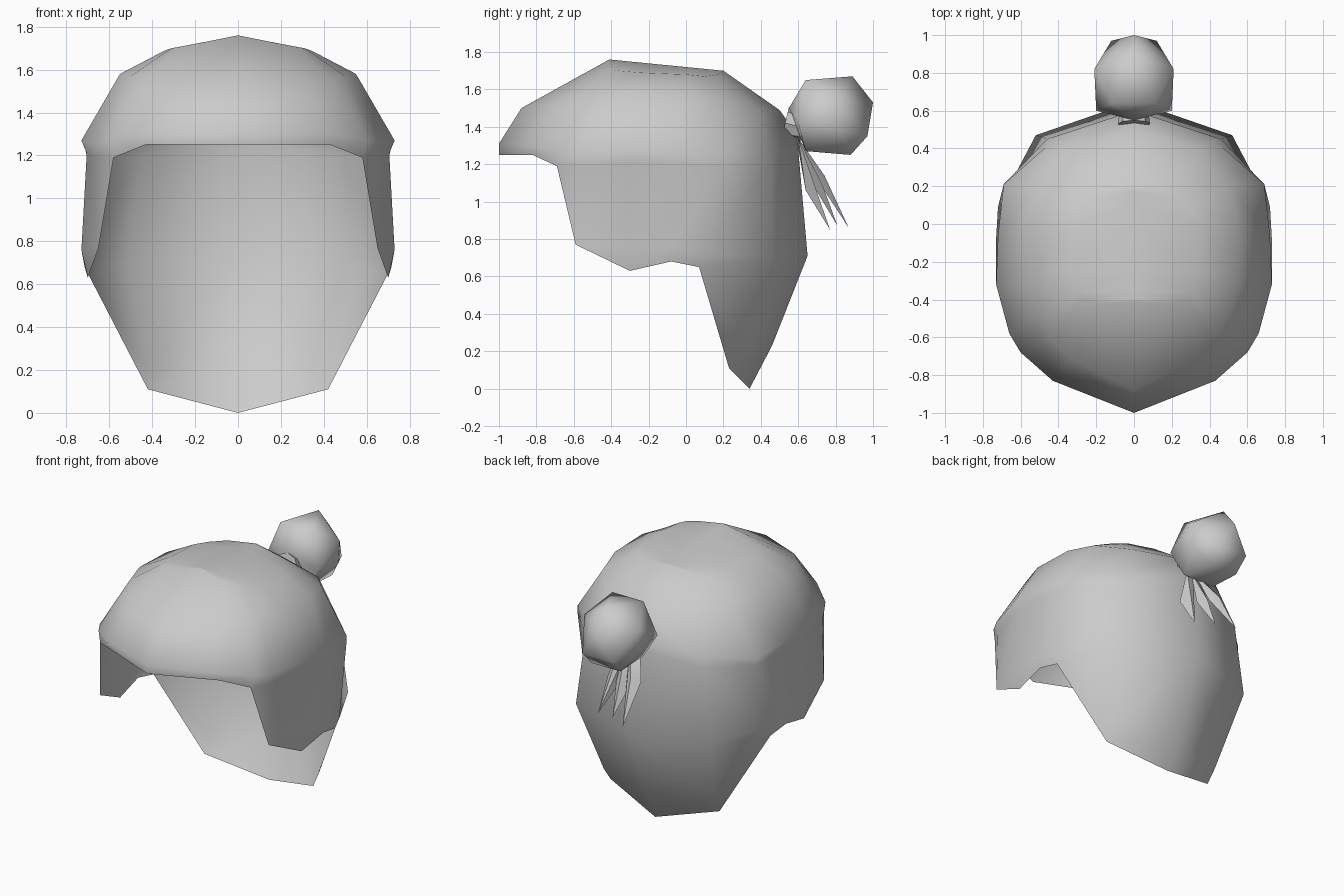
import bpy, bmesh, math
from mathutils import Vector

if "Cube" in bpy.data.objects:
    bpy.data.objects.remove(bpy.data.objects["Cube"])

grey = bpy.data.materials.new("hair grey")
grey.diffuse_color = (0.6, 0.6, 0.6, 1)
grey.use_nodes = True
grey.node_tree.nodes["Principled BSDF"].inputs["Base Color"].default_value = grey.diffuse_color


def finish(name, bm, angle=60):
    me = bpy.data.meshes.new(name)
    bm.to_mesh(me)
    bm.free()
    ob = bpy.data.objects.new(name, me)
    bpy.context.collection.objects.link(ob)
    me.materials.append(grey)
    bpy.ops.object.select_all(action='DESELECT')
    ob.select_set(True)
    bpy.context.view_layer.objects.active = ob
    bpy.ops.object.shade_smooth_by_angle(angle=math.radians(angle))
    return ob


def hull(name, pts, angle=60):
    bm = bmesh.new()
    for p in pts:
        bm.verts.new(p)
    bmesh.ops.convex_hull(bm, input=bm.verts[:])
    return finish(name, bm, angle)


# Hair cap: half columns from forehead to nape, each running from hem to crown
columns = [
    [(0, -1, 1.25), (0, -1, 1.31), (0, -.88, 1.5), (0, -.41, 1.76)],
    [(.43, -.82, 1.25), (.43, -.83, 1.3), (.33, -.72, 1.52), (.2, -.42, 1.72)],
    [(.58, -.69, 1.19), (.6, -.68, 1.27), (.44, -.6, 1.55), (.28, -.4, 1.705)],
    [(.65, -.59, .77), (.64, -.59, 1.19), (.66, -.58, 1.26), (.5, -.48, 1.57), (.31, -.36, 1.7)],
    [(.7, -.3, .63), (.73, -.32, .76), (.705, -.32, 1.21), (.73, -.32, 1.27),
     (.55, -.3, 1.58), (.34, -.25, 1.69)],
    [(.715, -.08, .68), (.73, -.08, .76), (.705, -.06, 1.2), (.72, -.06, 1.26),
     (.55, 0, 1.57), (.34, 0, 1.68)],
    [(.7, .07, .65), (.72, .09, .72), (.69, .21, 1.19), (.69, .21, 1.24),
     (.5, .2, 1.54), (.3, .1, 1.67)],
    [(.42, .23, .11), (.43, .29, .2), (.52, .47, .7), (.46, .45, 1.2), (.43, .44, 1.26),
     (.34, .4, 1.48), (.2, .17, 1.68)],
    [(0, .34, 0), (0, .46, .23), (0, .65, .71), (0, .6, 1.28), (0, .6, 1.35),
     (0, .5, 1.49), (0, .2, 1.7)],
]
rows = []
for col in columns:
    top = Vector(col[-1])
    t = (top.y + .41) / .61
    t = min(max(t, 0), 1)
    ridge = (0, -.41 + .61 * t, 1.76 - .06 * t)
    rows.append([col[0]] * (7 - len(col)) + col + [ridge])   # short columns share the hem point

bm = bmesh.new()
grid = [[bm.verts.new(p) for p in r] for r in rows]
for a, b in zip(grid, grid[1:]):
    for i in range(7):
        bm.faces.new((a[i], b[i], b[i + 1], a[i + 1]))
bmesh.ops.remove_doubles(bm, verts=bm.verts[:], dist=.0005)
geom = bm.verts[:] + bm.edges[:] + bm.faces[:]
bmesh.ops.mirror(bm, geom=geom, axis='X', merge_dist=.0005)
bmesh.ops.remove_doubles(bm, verts=bm.verts[:], dist=.0005)
bmesh.ops.recalc_face_normals(bm, faces=bm.faces[:])
if sum(f.normal.dot(f.calc_center_median() - Vector((0, -.1, 1))) for f in bm.faces) < 0:
    bmesh.ops.reverse_faces(bm, faces=bm.faces[:])
finish("hair_cap", bm)

# Bun: faceted knot behind the crown
bun = [(0, 1, 1.53), (0, .89, 1.67), (0, .55, 1.5)]
for s in (-1, 1):
    bun += [(s * .12, .97, 1.35), (s * .21, .82, 1.54), (s * .12, .64, 1.65),
            (s * .2, .6, 1.42), (s * .12, .64, 1.27), (s * .11, .88, 1.25),
            (s * .2, .82, 1.38)]
hull("bun", bun)

# Hair tie: short eight-sided collar between cap and bun
axis = Vector((0, .85, -.2)).normalized()
up = Vector((1, 0, 0)).cross(axis)
tie = []
for d, r in ((0, .085), (.12, .07)):
    for k in range(8):
        a = k * math.tau / 8
        tie.append(Vector((0, .53, 1.42)) + axis * d
                   + Vector((math.cos(a) * r, 0, 0)) + up * math.sin(a) * r)
hull("hair_tie", tie, 40)

# Loose strands: three pointed locks fanning out below the bun
for i, (xt, xm, ym, zm, yt, zt) in enumerate((
        (.14, .1, .64, 1.06, .77, .85),
        (0, 0, .69, 1.07, .81, .87),
        (-.12, -.09, .7, 1.12, .87, .86))):
    hull(f"strand_{i + 1}", [
        (xm * .3 - .03, .59, 1.34), (xm * .3 + .03, .6, 1.34),
        (xm - .055, ym, zm), (xm + .055, ym, zm),
        (xm, ym + .04, zm + .02), (xt, yt, zt)], 40)
